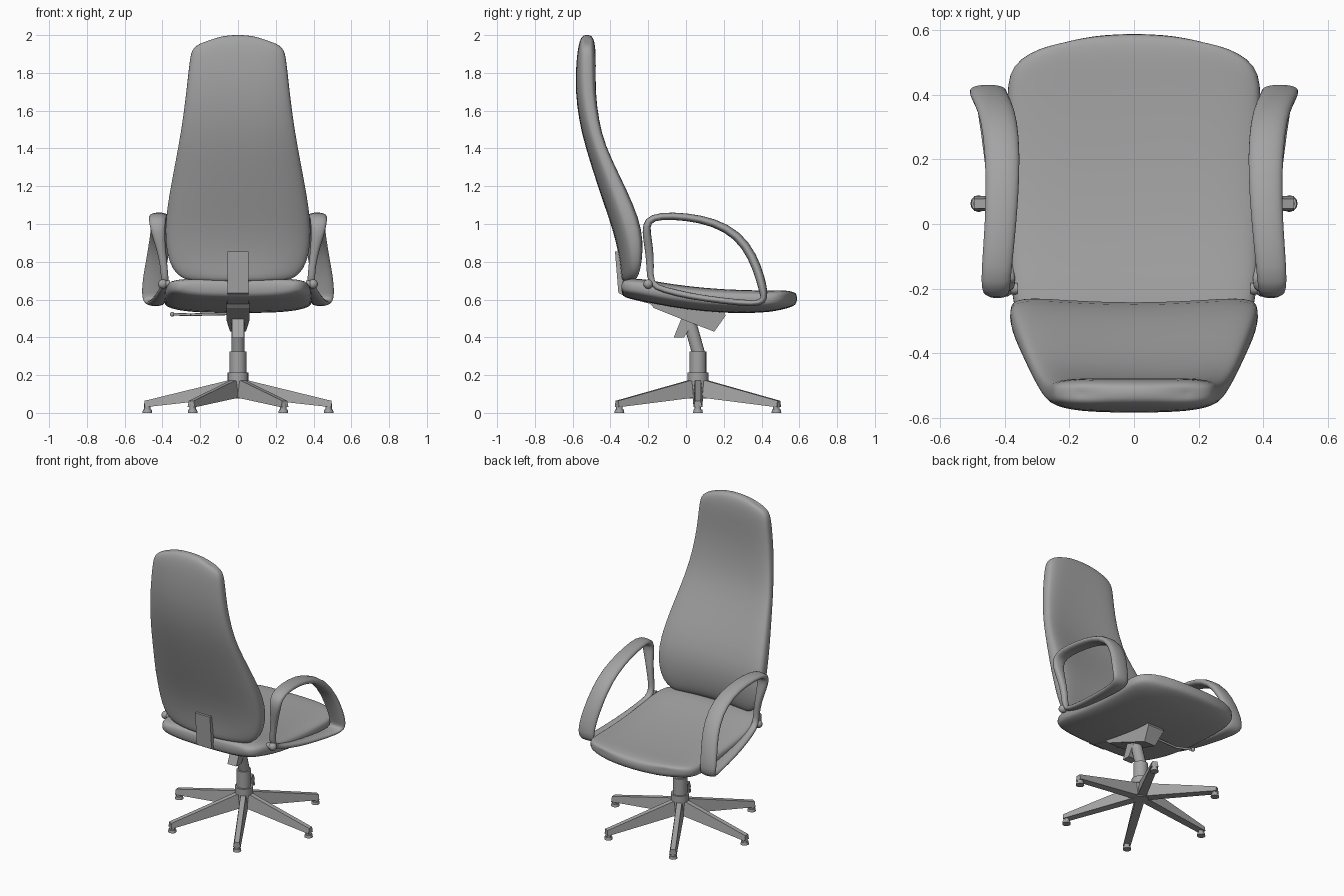
import bpy, bmesh, math
from mathutils import Vector, Matrix

if "Cube" in bpy.data.objects:
    bpy.data.objects.remove(bpy.data.objects["Cube"])

GREY = bpy.data.materials.new("dark_grey")
GREY.diffuse_color = (.37, .37, .37, 1)
GREY.use_nodes = True
GREY.node_tree.nodes["Principled BSDF"].inputs["Base Color"].default_value = GREY.diffuse_color


def finish(name, bm, smooth=True, levels=0, angle=40):
    bmesh.ops.recalc_face_normals(bm, faces=bm.faces)
    me = bpy.data.meshes.new(name)
    bm.to_mesh(me)
    bm.free()
    me.materials.append(GREY)
    ob = bpy.data.objects.new(name, me)
    bpy.context.collection.objects.link(ob)
    if levels:
        ob.modifiers.new("subsurf", "SUBSURF").levels = levels
        ob.modifiers["subsurf"].render_levels = levels
    if smooth:
        bpy.ops.object.select_all(action="DESELECT")
        ob.select_set(True)
        bpy.context.view_layer.objects.active = ob
        if levels:
            bpy.ops.object.shade_smooth()
        else:
            bpy.ops.object.shade_smooth_by_angle(angle=math.radians(angle))
    return ob


def loft(name, rings, closed=False, levels=1):
    bm = bmesh.new()
    vs = [[bm.verts.new(p) for p in r] for r in rings]
    n = len(vs[0])
    pairs = list(zip(vs, vs[1:])) + ([(vs[-1], vs[0])] if closed else [])
    for a, b in pairs:
        for i in range(n):
            j = (i + 1) % n
            bm.faces.new((a[i], a[j], b[j], b[i]))
    if not closed:
        # end caps as a strip joining the upper and lower half of the ring
        for r in (vs[0], vs[-1]):
            for i in range(n // 2):
                quad = [r[i], r[i + 1], r[-i - 1], r[-i]] if i else [r[0], r[1], r[-1]]
                bm.faces.new(list(dict.fromkeys(quad)))
    return finish(name, bm, levels=levels)


def section(n, px=0.52, pz=0.58):
    # unit rounded cross-section
    out = []
    for i in range(n):
        a = 2 * math.pi * i / n
        c, s = round(math.cos(a), 6), round(math.sin(a), 6)
        out.append((math.copysign(abs(c) ** px, c), math.copysign(abs(s) ** pz, s)))
    return out


def prism(name, yz, ws):
    # side profile extruded across x; ws is the half width, one value or per point
    bm = bmesh.new()
    ws = ws if isinstance(ws, list) else [ws] * len(yz)
    a = [bm.verts.new((-w, y, z)) for w, (y, z) in zip(ws, yz)]
    b = [bm.verts.new((w, y, z)) for w, (y, z) in zip(ws, yz)]
    bm.faces.new(a)
    bm.faces.new(b)
    n = len(yz)
    for i in range(n):
        j = (i + 1) % n
        bm.faces.new((a[i], a[j], b[j], b[i]))
    return finish(name, bm, smooth=False)


def rod(name, p, q, r1, r2=None, seg=16):
    p, q = Vector(p), Vector(q)
    d = q - p
    m = Matrix.Translation((p + q) / 2) @ d.to_track_quat("Z", "Y").to_matrix().to_4x4()
    bm = bmesh.new()
    bmesh.ops.create_cone(bm, cap_ends=True, segments=seg, radius1=r1,
                          radius2=r1 if r2 is None else r2, depth=d.length, matrix=m)
    return finish(name, bm)


def ball(name, c, r):
    bm = bmesh.new()
    bmesh.ops.create_uvsphere(bm, u_segments=16, v_segments=10, radius=r, matrix=Matrix.Translation(c))
    return finish(name, bm, angle=60)


# seat cushion: y, half width, top z, bottom z
seat = [(-.342, .29, .695, .635), (-.328, .345, .712, .615), (-.25, .375, .718, .6), (-.15, .387, .698, .578),
        (0, .39, .675, .552), (.2, .392, .657, .532), (.4, .394, .652, .534), (.48, .387, .653, .545),
        (.54, .355, .652, .559), (.575, .29, .645, .572), (.59, .22, .634, .588)]
rings = []
for y, w, zt, zb in seat:
    bend = .03 if y > .5 else .015 if y > .45 else 0
    rings.append([(u * w, y - bend * u * u, (zt + zb) / 2 + s * (zt - zb) / 2 + .012 * (u * u - .5))
                  for u, s in section(32)])
loft("seat", rings)

# backrest: z, half width, front y, back y
back = [(.695, .24, -.28, -.335), (.713, .30, -.25, -.345), (.76, .35, -.23, -.348), (.85, .38, -.215, -.36),
        (.97, .388, -.217, -.39), (1.1, .374, -.262, -.435), (1.25, .347, -.335, -.485), (1.42, .314, -.42, -.538),
        (1.55, .293, -.452, -.568), (1.7, .274, -.472, -.587), (1.85, .258, -.472, -.582),
        (1.92, .25, -.476, -.574), (1.97, .234, -.484, -.564), (1.992, .20, -.495, -.552), (2.003, .16, -.508, -.54)]
rings = []
for z, w, yf, yb in back:
    k = .036 * min(1, max(0, (2.0 - z) * 1.3))
    top = .035 if z > 1.95 else .015 if z > 1.9 else 0
    yf -= .75 * k
    rings.append([(u * w, (yf + yb) / 2 + s * (yf - yb) / 2 + k * u * u, z - top * u * u)
                  for u, s in section(32)])
loft("backrest", rings)

# armrest loops: y, z, x centre, width, thickness
arm = [(-.192, .68, .385, .042, .036), (-.188, .78, .392, .038, .042), (-.197, .88, .41, .052, .046),
       (-.211, .96, .425, .078, .048), (-.205, 1.02, .428, .09, .044), (-.14, 1.044, .425, .097, .04),
       (0, 1.04, .412, .1, .042), (.15, 1.01, .405, .108, .045), (.275, .942, .41, .114, .05),
       (.353, .83, .425, .118, .052), (.395, .71, .447, .12, .05), (.413, .63, .453, .118, .046),
       (.412, .59, .448, .11, .04), (.36, .577, .437, .094, .034), (.2, .592, .425, .078, .034),
       (.02, .617, .41, .062, .034), (-.12, .652, .395, .047, .034)]
for side, sx in (("left", -1), ("right", 1)):
    rings = []
    for i, (y, z, x, w, t) in enumerate(arm):
        a, b = arm[i - 1], arm[(i + 1) % len(arm)]
        d = Vector((b[0] - a[0], b[1] - a[1])).normalized()
        rings.append([(sx * (x + u * w / 2), y - d.y * s * t / 2, z + d.x * s * t / 2)
                      for u, s in section(12, .8, .9)])
    loft(side + "_armrest", rings, closed=True)
    rod(side + "_arm_pivot", (sx * .36, -.2, .682), (sx * .40, -.2, .682), .018)
    ball(side + "_arm_pivot_knob", (sx * .398, -.2, .682), .025)

# bracket joining back and seat
prism("back_bracket", [(-.376, .855), (-.33, .855), (-.31, .66), (-.27, .62), (-.1, .57), (-.1, .555),
                       (-.3, .605), (-.358, .635)], .055)

# tilt mechanism
prism("tilt_housing", [(-.2, .59), (-.17, .555), (.0, .487), (.15, .43), (.21, .515), (.19, .56)],
      [.06, .06, .06, .042, .06, .06])
prism("tilt_bracket", [(-.065, .4), (-.01, .4), (.04, .48), (-.02, .51)], .033)
rod("tilt_lever", (-.02, .1, .525), (-.25, .1, .52), .007, seg=10)
rod("tilt_lever_end", (-.25, .1, .52), (-.345, .14, .522), .007, seg=10)
ball("tilt_lever_knob", (-.348, .142, .522), .013)

# column
CY = .063
rod("column_neck", (0, CY + .005, .31), (0, .02, .48), .034)
rod("column", (0, CY, .19), (0, CY, .325), .045)
rod("column_collar", (0, CY, .17), (0, CY, .215), .056)
rod("base_hub", (0, CY, .075), (0, CY, .175), .05, seg=12)

# six-legged star base, each leg a tapered beam from hub to foot
for k in range(6):
    a = k * math.pi / 3
    c, s = math.cos(a), math.sin(a)
    bm = bmesh.new()
    ends = []
    for r, zb, zt, wb, wt in ((.0, .085, .185, .028, .016), (.495, .03, .064, .023, .015)):
        ends.append([bm.verts.new((r * c - w * s, CY + r * s + w * c, z))
                     for w, z in ((-wb, zb), (wb, zb), (wt, zt), (-wt, zt))])
    p, q = ends
    bm.faces.new(p)
    bm.faces.new(q)
    for i in range(4):
        j = (i + 1) % 4
        bm.faces.new((p[i], p[j], q[j], q[i]))
    finish(f"base_leg_{k + 1}", bm, smooth=False)
    fx, fy = .48 * c, CY + .48 * s
    rod(f"foot_stem_{k + 1}", (fx, fy, .01), (fx, fy, .05), .017, seg=12)
    rod(f"foot_{k + 1}", (fx, fy, 0), (fx, fy, .018), .026, .023, seg=12)
